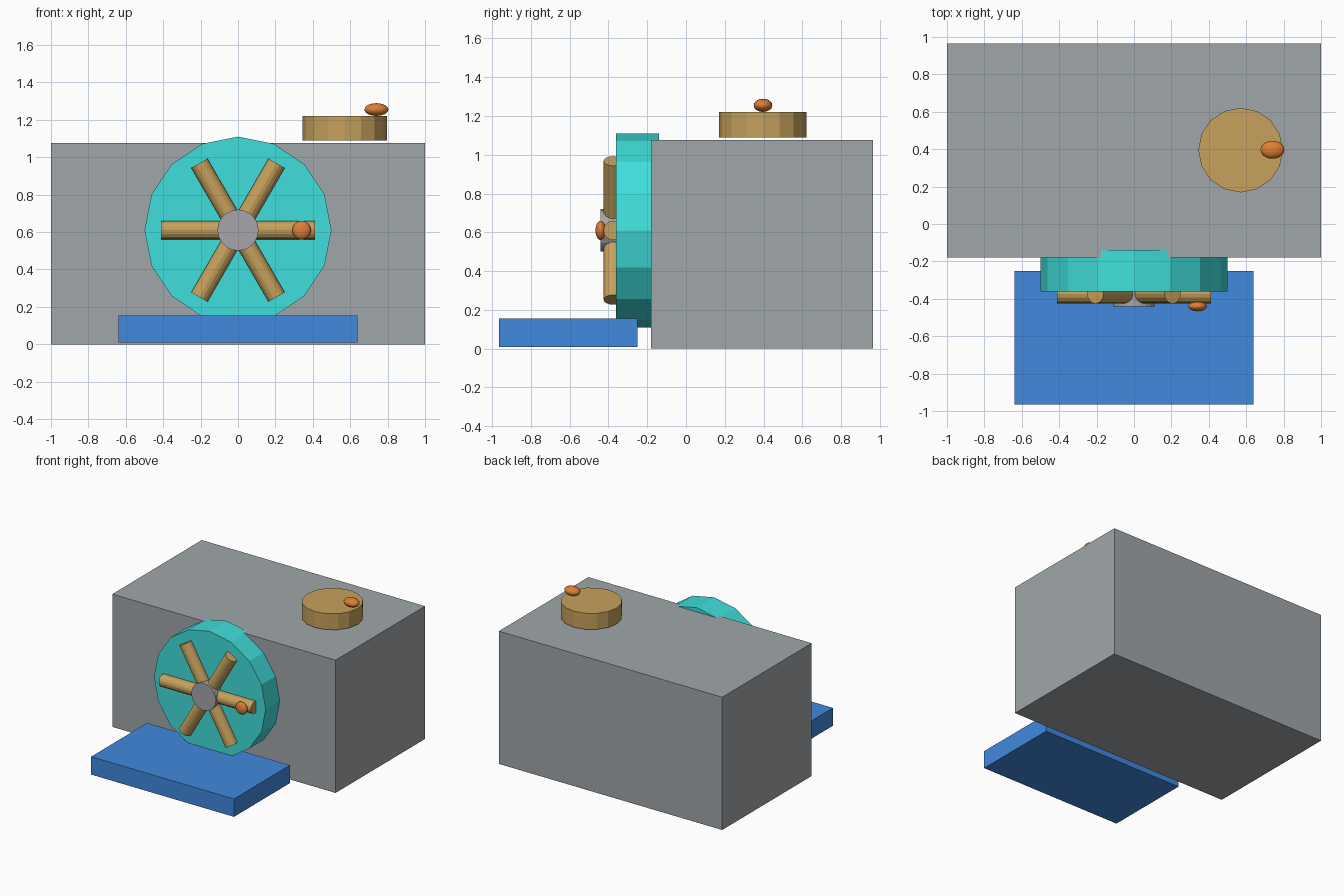
import bpy
from math import pi, sin, cos
from mathutils import Vector

cube = bpy.data.objects.get("Cube")
if cube:
    bpy.data.objects.remove(cube, do_unlink=True)


def material(name, rgb):
    """Flat material from 0-255 display values, stored as linear."""
    lin = [((c / 255 + 0.055) / 1.055) ** 2.4 for c in rgb]
    m = bpy.data.materials.new(name)
    m.use_nodes = True
    m.diffuse_color = (*lin, 1)
    m.node_tree.nodes["Principled BSDF"].inputs["Base Color"].default_value = (*lin, 1)
    return m


GREY = material("body grey", (160, 166, 170))
HUB = material("hub grey", (166, 166, 171))
TEAL = material("turquoise", (64, 222, 219))
BLUE = material("blue", (65, 136, 222))
TAN = material("tan", (198, 161, 92))
ORANGE = material("orange", (222, 126, 52))


def finish(name, mat):
    ob = bpy.context.object
    ob.name = name
    ob.data.materials.append(mat)
    return ob


def box(name, mat, low, high):
    low, high = Vector(low), Vector(high)
    bpy.ops.mesh.primitive_cube_add(size=1, location=(low + high) / 2)
    bpy.context.object.scale = high - low
    return finish(name, mat)


def rod(name, mat, start, end, radius, sides=16):
    start, end = Vector(start), Vector(end)
    axis = end - start
    bpy.ops.mesh.primitive_cylinder_add(vertices=sides, radius=radius, depth=axis.length,
                                        location=(start + end) / 2)
    bpy.context.object.rotation_euler = axis.to_track_quat('Z', 'Y').to_euler()
    return finish(name, mat)


def knob(name, location, radii):
    bpy.ops.mesh.primitive_uv_sphere_add(segments=20, ring_count=12, radius=1, location=location)
    bpy.context.object.scale = radii
    bpy.ops.object.shade_smooth()
    return finish(name, ORANGE)


# Main body and the low plate in front
box("body", GREY, (-1, -0.18, 0), (1, 0.965, 1.075))
box("front_plate", BLUE, (-0.64, -0.965, 0.01), (0.64, -0.25, 0.155))

# Wheel set into the front face, with hub
CZ = 0.61
rod("wheel", TEAL, (0, -0.14, CZ), (0, -0.36, CZ), 0.5)
rod("hub", HUB, (0, -0.36, CZ), (0, -0.44, CZ), 0.11, 20)

# Three crossing rods form six spokes
for i in range(3):
    a = i * pi / 3
    d = Vector((cos(a), 0, sin(a))) * 0.413
    c = Vector((0, -0.375, CZ))
    rod(f"spoke_{i + 1}", TAN, c - d, c + d, 0.05)
knob("spoke_knob", (0.34, -0.44, CZ), (0.05, 0.027, 0.05))

# Dial above the body
rod("dial", TAN, (0.57, 0.395, 1.09), (0.57, 0.395, 1.22), 0.226)
knob("dial_knob", (0.74, 0.397, 1.255), (0.064, 0.048, 0.034))
